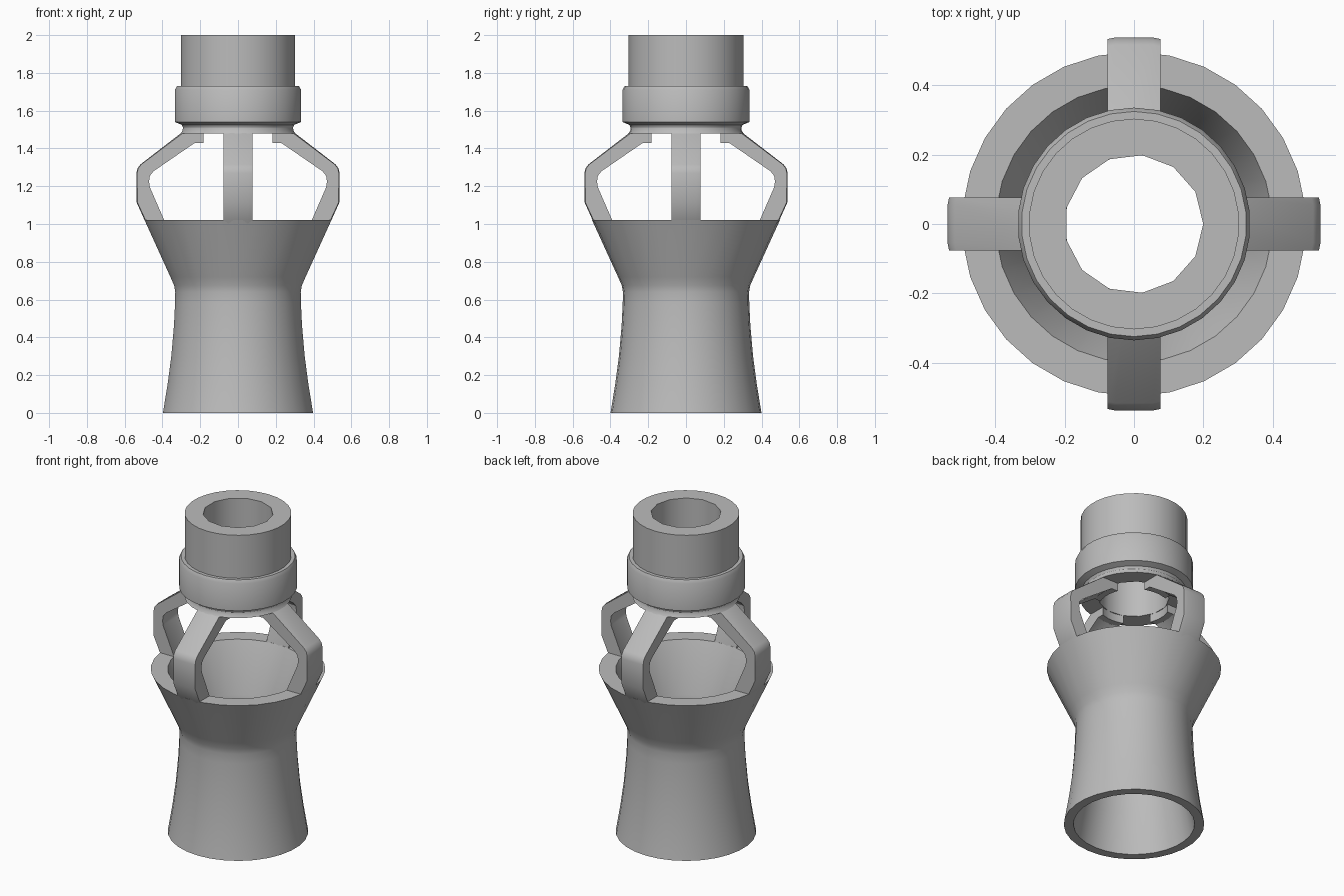
import bpy
import bmesh
from math import cos, sin, radians, pi
from mathutils import Matrix

if "Cube" in bpy.data.objects:
    bpy.data.objects.remove(bpy.data.objects["Cube"])

SIDES = 30
STEP = 360 / SIDES

grey = bpy.data.materials.new("plain_grey")
grey.use_nodes = True
GREY = (0.5, 0.5, 0.5, 1)
grey.diffuse_color = GREY
grey.node_tree.nodes["Principled BSDF"].inputs["Base Color"].default_value = GREY


def ring(bm, r, z, angles):
    return [bm.verts.new((r * cos(a), r * sin(a), z)) for a in angles]


def sweep(bm, profile, angles, full):
    """Skin a profile of (radius, height) points around the z axis."""
    rings = [ring(bm, r, z, angles) for r, z in profile]
    count = len(angles)
    for a, b in zip(rings, rings[1:]):
        for i in range(count if full else count - 1):
            j = (i + 1) % count
            bm.faces.new((a[i], a[j], b[j], b[i]))
    return rings


def loop_edges(bm, verts):
    return [bm.edges.get((v, w)) for v, w in zip(verts, verts[1:] + verts[:1])]


def finish(bm, name):
    bmesh.ops.recalc_face_normals(bm, faces=bm.faces)
    mesh = bpy.data.meshes.new(name)
    bm.to_mesh(mesh)
    bm.free()
    mesh.materials.append(grey)
    obj = bpy.data.objects.new(name, mesh)
    bpy.context.collection.objects.link(obj)
    bpy.ops.object.select_all(action='DESELECT')
    obj.select_set(True)
    bpy.context.view_layer.objects.active = obj
    bpy.ops.object.shade_smooth_by_angle(angle=radians(30))
    return obj


full_turn = [radians(STEP * (i + 0.5)) for i in range(SIDES)]

# Hollow body: flared skirt, throat and open cup
body_profile = [(0.40, 0), (0.398, 0.01), (0.375, 0.15), (0.355, 0.30),
                (0.341, 0.46), (0.335, 0.58), (0.334, 0.64), (0.34, 0.675),
                (0.36, 0.72), (0.497, 1.02),
                (0.40, 1.02), (0.275, 0.73), (0.265, 0.66), (0.272, 0.48),
                (0.30, 0.24), (0.345, 0), (0.40, 0)]
bm = bmesh.new()
sweep(bm, body_profile, full_turn, True)
bmesh.ops.remove_doubles(bm, verts=bm.verts, dist=0.0001)
finish(bm, "flared_body")

# Upper spigot with collar, and a coarser bore through it
spigot_profile = [(0.305, 1.48), (0.295, 1.495), (0.293, 1.51), (0.30, 1.525),
                  (0.336, 1.54), (0.336, 1.71), (0.325, 1.73),
                  (0.304, 1.73), (0.304, 2.0)]
bore_turn = [2 * pi * i / 13 for i in range(13)]
bm = bmesh.new()
outer = sweep(bm, spigot_profile, full_turn, True)
inner = sweep(bm, [(0.20, 1.48), (0.20, 2.0)], bore_turn, True)
for end in (0, -1):
    edges = loop_edges(bm, outer[end]) + loop_edges(bm, inner[end])
    bmesh.ops.triangle_fill(bm, edges=edges, use_beauty=True)
finish(bm, "upper_spigot")

# Four bent arms: a swept band trimmed to a constant width
arm_profile = [(0.455, 0.95), (0.497, 1.02), (0.54, 1.115), (0.541, 1.27),
               (0.535, 1.295), (0.52, 1.315), (0.305, 1.48), (0.28, 1.50),
               (0.20, 1.50), (0.20, 1.43), (0.24, 1.43), (0.455, 1.28),
               (0.475, 1.255), (0.479, 1.225), (0.475, 1.195), (0.40, 1.02),
               (0.40, 0.985)]
HALF_WIDTH = 0.076
arm_turn = [radians(STEP * (i - 2.5)) for i in range(6)]
for k, name in enumerate(("left_arm", "back_arm", "right_arm", "front_arm")):
    bm = bmesh.new()
    sweep(bm, arm_profile + arm_profile[:1], arm_turn, False)
    bmesh.ops.remove_doubles(bm, verts=bm.verts, dist=0.0001)
    for side in (1, -1):
        cut = bmesh.ops.bisect_plane(
            bm, geom=bm.verts[:] + bm.edges[:] + bm.faces[:],
            plane_co=(0, side * HALF_WIDTH, 0), plane_no=(0, side, 0),
            clear_outer=True)
        rim = [e for e in cut["geom_cut"] if isinstance(e, bmesh.types.BMEdge)]
        bmesh.ops.edgeloop_fill(bm, edges=rim)
    bmesh.ops.rotate(bm, verts=bm.verts, matrix=Matrix.Rotation(k * pi / 2, 3, 'Z'))
    finish(bm, name)
